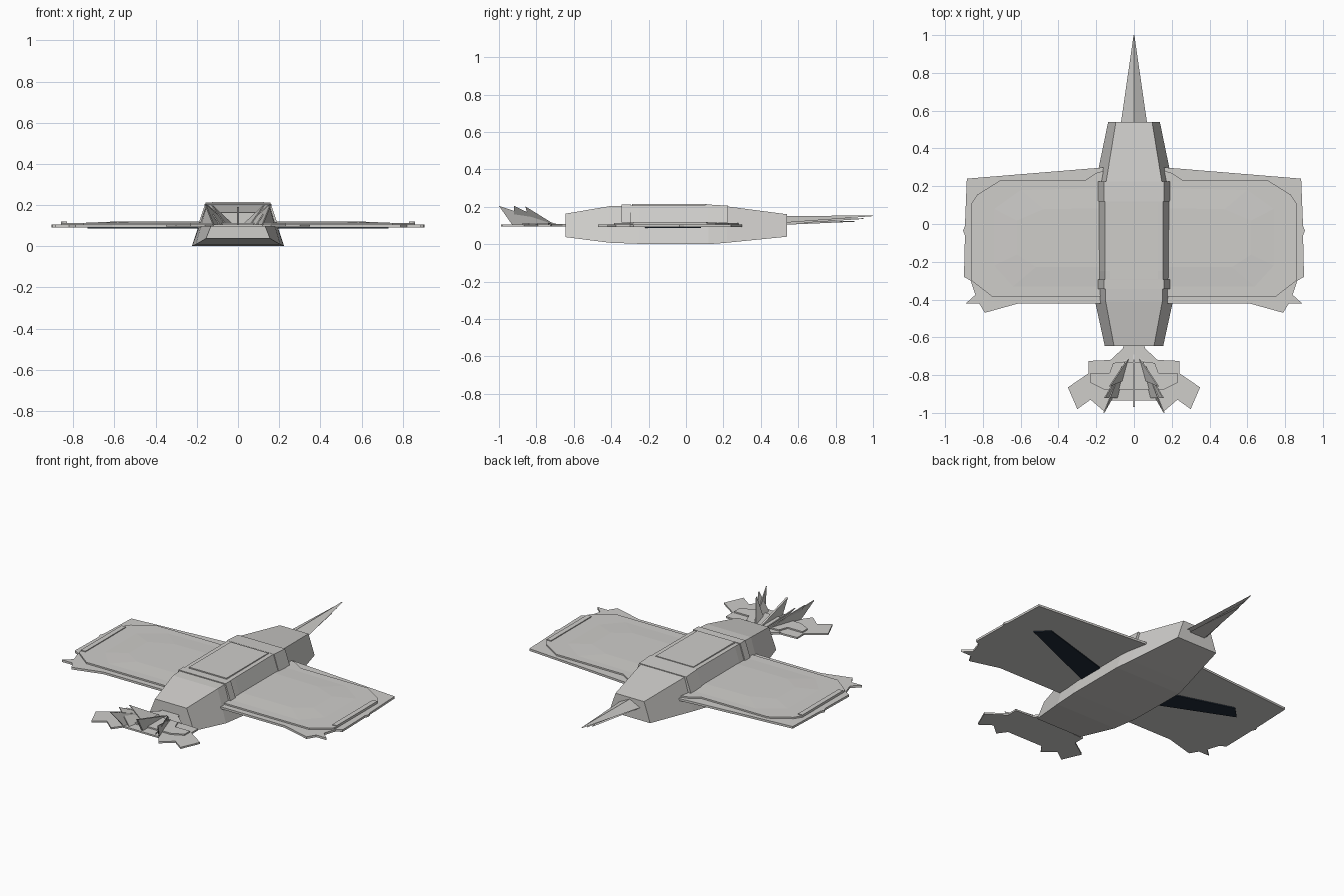
import bpy, bmesh

cube = bpy.data.objects.get("Cube")
if cube:
    bpy.data.objects.remove(cube, do_unlink=True)


def make_material(name, colour):
    mat = bpy.data.materials.new(name)
    mat.use_nodes = True
    mat.diffuse_color = (*colour, 1)
    mat.node_tree.nodes["Principled BSDF"].inputs["Base Color"].default_value = (*colour, 1)
    return mat


grey = make_material("hull grey", (0.62, 0.61, 0.59))
navy = make_material("dark navy", (0.015, 0.025, 0.04))


def finish(name, bm, mat):
    bmesh.ops.recalc_face_normals(bm, faces=bm.faces)
    mesh = bpy.data.meshes.new(name)
    bm.to_mesh(mesh)
    bm.free()
    mesh.materials.append(mat)
    obj = bpy.data.objects.new(name, mesh)
    bpy.context.collection.objects.link(obj)
    return obj


def loft(name, rings, mat):
    """Skin a closed solid through rings with equal point counts."""
    bm = bmesh.new()
    loops = [[bm.verts.new(p) for p in ring] for ring in rings]
    n = len(loops[0])
    for a, b in zip(loops, loops[1:]):
        for i in range(n):
            j = (i + 1) % n
            bm.faces.new((a[i], a[j], b[j], b[i]))
    bm.faces.new(loops[0])
    bm.faces.new(loops[-1])
    return finish(name, bm, mat)


def plate(name, outline, z0, z1, mat=grey, side=1):
    """Flat slab from an outline in plan."""
    return loft(name, [[(side * x, y, z) for x, y in outline] for z in (z0, z1)], mat)


def fin(name, points, side=1, thick=0.006):
    """Thin blade with a little sideways thickness."""
    return loft(name, [[(side * x + dx, y, z) for x, y, z in points]
                       for dx in (-thick / 2, thick / 2)], grey)


def section(y, bottom, top, z0, z1):
    return [(-bottom, y, z0), (bottom, y, z0), (top, y, z1), (-top, y, z1)]


# Hull with sloping sides and tapered ends
loft("hull", [section(*s) for s in (
    (-0.645, 0.155, 0.106, 0.038, 0.163),
    (-0.41, 0.206, 0.150, 0.008, 0.203),
    (-0.25, 0.222, 0.154, 0.002, 0.209),
    (0.12, 0.224, 0.154, 0.0, 0.211),
    (0.22, 0.203, 0.148, 0.008, 0.202),
    (0.54, 0.137, 0.096, 0.04, 0.16))], grey)

# Raised hull bands and the thin top panel between them
for name, y0, y1, top in (("rear_band", 0.12, 0.225, 0.212),
                          ("front_band", -0.345, -0.295, 0.211)):
    loft(name, [section(y, 0.19, 0.158, 0.115, top - 0.006 * (y > 0.2))
                for y in (y0, y1)], grey)
loft("top_panel", [section(y, 0.13, 0.126, 0.2, 0.215) for y in (-0.29, 0.11)], grey)

wing = [(0.15, 0.30), (0.19, 0.297), (0.885, 0.24), (0.895, -0.01), (0.905, -0.035),
        (0.895, -0.06), (0.90, -0.28), (0.865, -0.30), (0.84, -0.375), (0.89, -0.42),
        (0.82, -0.42), (0.79, -0.47), (0.61, -0.42), (0.15, -0.42)]
wing_panel = [(0.15, 0.285), (0.20, 0.27), (0.26, 0.23), (0.71, 0.23), (0.83, 0.155),
              (0.86, 0.11), (0.86, -0.30), (0.75, -0.385), (0.15, -0.385)]
wing_crown = [(0.15, 0.19), (0.60, 0.18), (0.74, 0.08), (0.74, -0.22),
              (0.64, -0.33), (0.15, -0.33)]
belly_stripe = [(0.73, 0.01), (0.66, 0.08), (0.19, -0.06), (0.19, -0.22)]
tip_strip = [(0.83, 0.11), (0.86, 0.11), (0.86, -0.28), (0.83, -0.28)]
tail_lobe = [(0, -0.71), (0.13, -0.72), (0.24, -0.725), (0.24, -0.79), (0.35, -0.865),
             (0.30, -0.98), (0.23, -0.93), (0.16, -0.99), (0.12, -0.935), (0, -0.935)]
tail_cover = [(0, -0.73), (0.11, -0.735), (0.13, -0.79), (0.23, -0.79), (0.23, -0.84),
              (0.16, -0.875), (0, -0.875)]

for side, label in ((1, "left"), (-1, "right")):
    # Wing slab, stepped upper skin, tip strip and underside stripe
    plate(label + "_wing", wing, 0.092, 0.105, side=side)
    panel = [[(side * x, y, z) for x, y in wing_panel] for z in (0.105, 0.114)]
    loft(label + "_wing_panel", panel, grey)
    edge = [(side * x, y, 0.114) for x, y in wing_crown]
    crown = [(side * max(0.15, x - 0.12), y * 0.6 - 0.03, 0.119) for x, y in wing_crown]
    loft(label + "_wing_crown", [edge, crown], grey)
    plate(label + "_tip_strip", tip_strip, 0.112, 0.119, side=side)
    plate(label + "_belly_stripe", belly_stripe, 0.086, 0.093, navy, side)

    # Feathered front plate and its upright fins
    plate(label + "_tail_plate", tail_lobe, 0.095, 0.105, side=side)
    plate(label + "_tail_cover", tail_cover, 0.105, 0.113, side=side)
    fin(label + "_outer_fin", [(0.05, -0.72, 0.11), (0.16, -1.0, 0.205),
                               (0.12, -0.93, 0.105)], side)
    fin(label + "_middle_fin", [(0.04, -0.72, 0.11), (0.155, -0.92, 0.205),
                                (0.09, -0.92, 0.105)], side)
    fin(label + "_inner_fin", [(0.03, -0.71, 0.11), (0.13, -0.86, 0.203),
                               (0.06, -0.83, 0.105)], side)

# Neck joining the plate to the hull, and the centre fin
plate("tail_neck", [(-0.05, -0.63), (0.05, -0.63), (0.06, -0.66), (0.13, -0.725),
                    (-0.13, -0.725), (-0.06, -0.66)], 0.095, 0.108)
fin("centre_fin", [(0, -0.69, 0.108), (0, -0.97, 0.19), (0, -0.92, 0.104)], thick=0.012)


# Tapered spike made of nested blades
def spike(name, half, low, high, tip_y, tip_z):
    tip = 0.002
    loft(name, [[(-half, 0.53, low), (half, 0.53, low), (0, 0.53, high)],
                [(-tip, tip_y, tip_z - tip), (tip, tip_y, tip_z - tip),
                 (0, tip_y, tip_z + tip)]], grey)


spike("spike_upper", 0.07, 0.115, 0.15, 1.0, 0.152)
spike("spike_middle", 0.045, 0.108, 0.13, 0.95, 0.137)
spike("spike_lower", 0.055, 0.104, 0.118, 0.9, 0.122)
